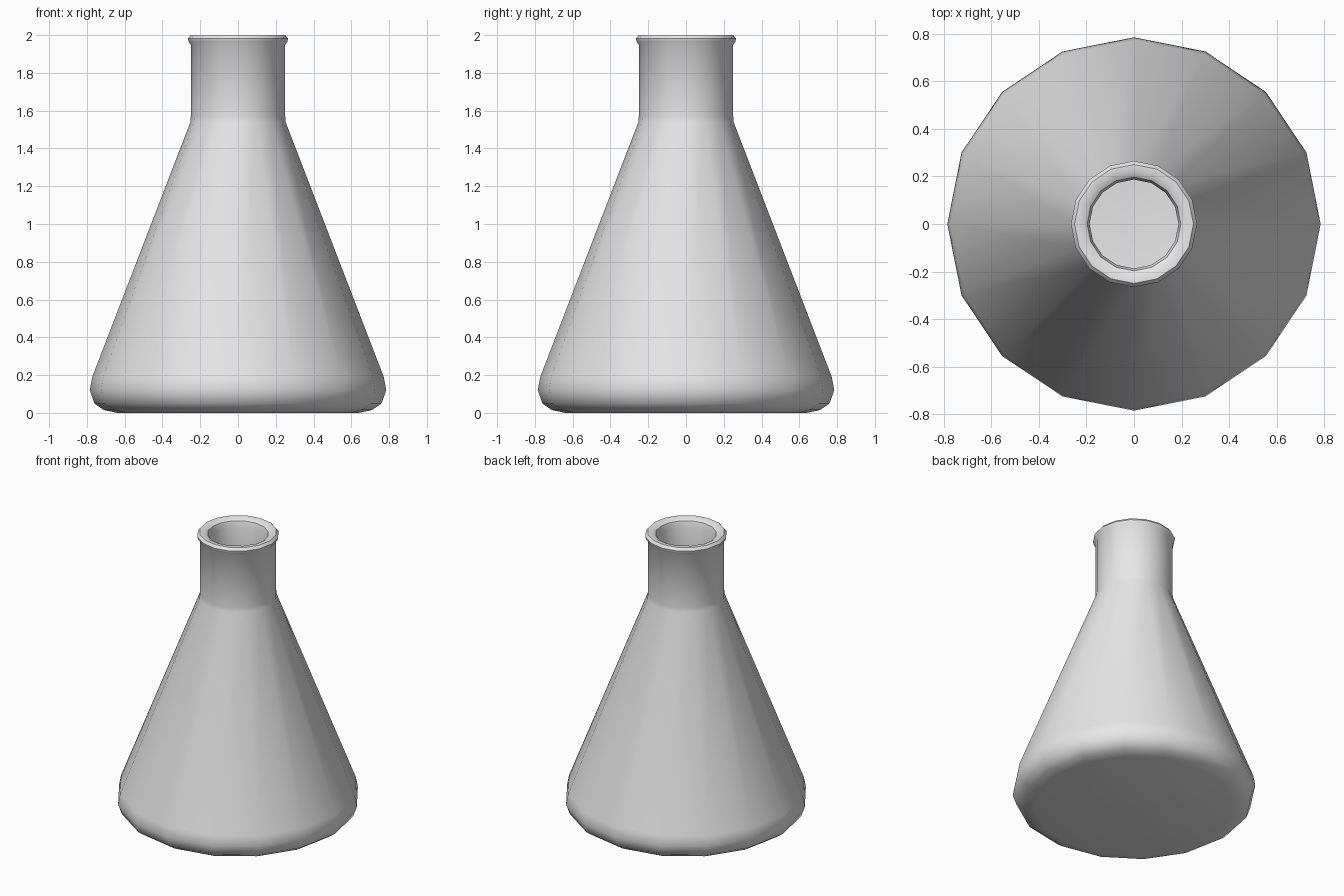
import bpy, bmesh, math

if "Cube" in bpy.data.objects:
    bpy.data.objects.remove(bpy.data.objects["Cube"])

SIDES = 16

# Wall section (radius, height): outside from base centre up, over the lip, down the inside
profile = [
    (0, 0), (0.64, 0), (0.71, 0.015), (0.76, 0.05), (0.785, 0.12), (0.772, 0.19),
    (0.252, 1.54), (0.25, 1.57), (0.25, 1.95),
    (0.262, 1.965), (0.265, 1.982), (0.25, 2.0), (0.222, 2.0),
    (0.197, 1.985), (0.187, 1.95), (0.187, 1.56),
    (0.70, 0.20), (0.72, 0.13), (0.69, 0.08), (0.63, 0.06), (0, 0.06),
]

# Lathe the section around z
bm = bmesh.new()
rings = []
for r, z in profile:
    if r == 0:
        rings.append([bm.verts.new((0, 0, z))] * SIDES)
    else:
        rings.append([bm.verts.new((r * math.cos(2 * math.pi * i / SIDES),
                                    r * math.sin(2 * math.pi * i / SIDES), z))
                      for i in range(SIDES)])
for a, b in zip(rings, rings[1:]):
    for i in range(SIDES):
        j = (i + 1) % SIDES
        corners = list(dict.fromkeys([a[i], a[j], b[j], b[i]]))
        bm.faces.new(corners)
bmesh.ops.recalc_face_normals(bm, faces=bm.faces)

mesh = bpy.data.meshes.new("flask")
bm.to_mesh(mesh)
bm.free()
flask = bpy.data.objects.new("flask", mesh)
bpy.context.collection.objects.link(flask)

# Single grey glass colour
mat = bpy.data.materials.new("light grey")
mat.diffuse_color = (0.8, 0.8, 0.8, 1)
mat.use_nodes = True
mat.node_tree.nodes["Principled BSDF"].inputs["Base Color"].default_value = mat.diffuse_color
mesh.materials.append(mat)

# Smooth shading
bpy.context.view_layer.objects.active = flask
flask.select_set(True)
bpy.ops.object.shade_smooth_by_angle(angle=math.radians(40))
